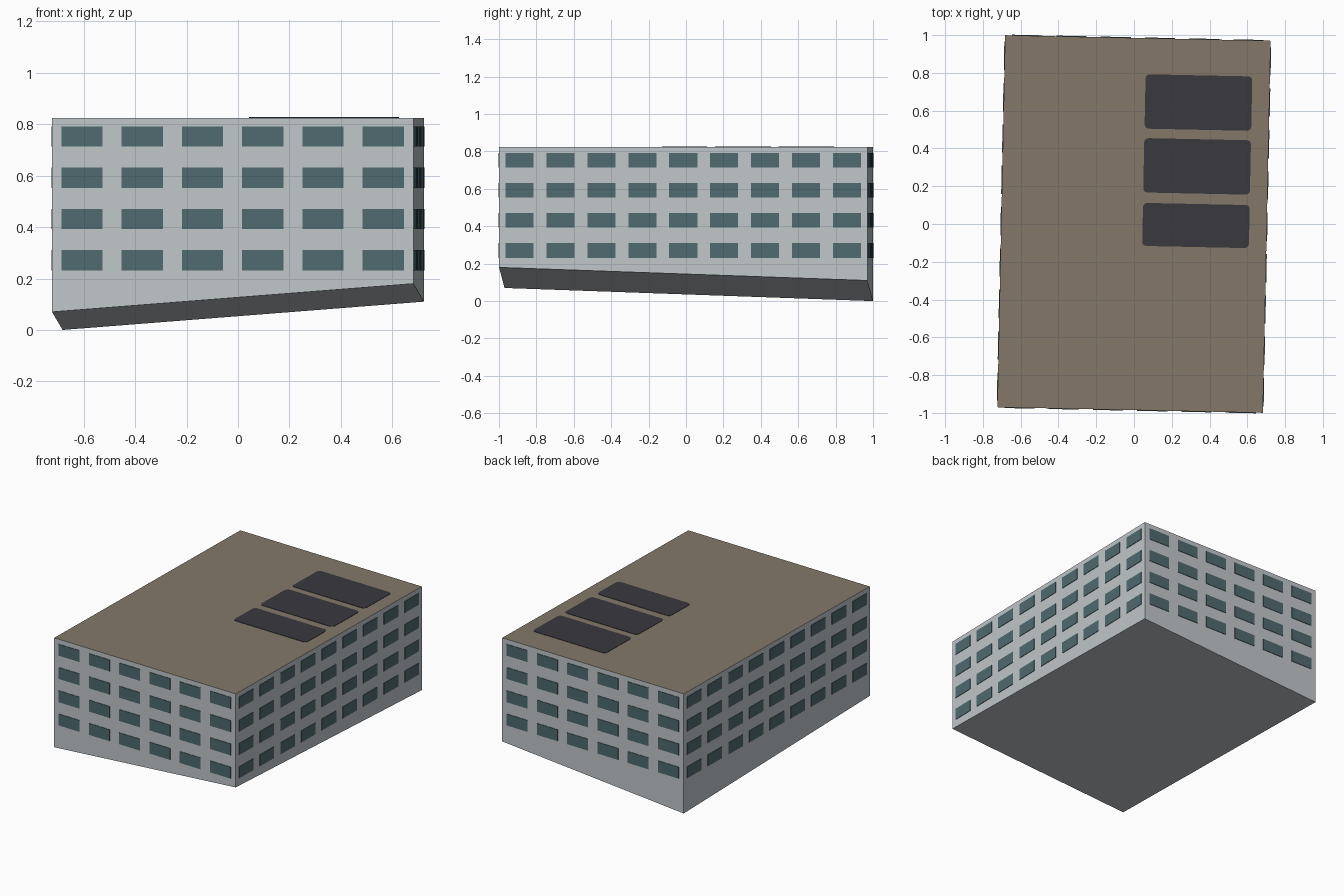
import bpy, bmesh, math
from mathutils import Matrix, Vector

if "Cube" in bpy.data.objects:
    bpy.data.objects.remove(bpy.data.objects["Cube"])

TURN = Matrix.Rotation(math.radians(-1.2), 4, 'Z')
HX, HY, TOP = 0.703, 0.985, 0.825


def material(name, rgb):
    m = bpy.data.materials.new(name)
    lin = [(c / 255 / 12.92) if c < 11 else ((c / 255 + 0.055) / 1.055) ** 2.4 for c in rgb]
    m.diffuse_color = (*lin, 1)
    m.use_nodes = True
    m.node_tree.nodes["Principled BSDF"].inputs["Base Color"].default_value = m.diffuse_color
    return m


WALL = material("pale_grey_wall", (193, 199, 203))
ROOF = material("brown_roof", (131, 121, 105))
GLASS = material("teal_glass", (79, 106, 112))
PATCH = material("dark_roof_panel", (58, 56, 63))


def make_object(name, bm, mats):
    bmesh.ops.recalc_face_normals(bm, faces=bm.faces)
    mesh = bpy.data.meshes.new(name)
    bm.to_mesh(mesh)
    bm.free()
    for m in mats:
        mesh.materials.append(m)
    obj = bpy.data.objects.new(name, mesh)
    bpy.context.collection.objects.link(obj)
    return obj


# Building block: flat roof, base cut along sloping ground
bm = bmesh.new()
bmesh.ops.create_cube(bm, size=2)
for v in bm.verts:
    x, y, z = v.co
    v.co = (x * HX, y * HY, TOP if z > 0 else 0.09 + 0.055 * x - 0.035 * y)
bm.normal_update()
for f in bm.faces:
    f.material_index = 1 if f.normal.z > 0.9 else 0
bm.transform(TURN)
make_object("building", bm, [WALL, ROOF])


# Window plates in an even grid on each wall
def windows(name, angle, width, distance, columns):
    bm = bmesh.new()
    pitch = 2 * width / columns
    place = TURN @ Matrix.Rotation(angle, 4, 'Z')
    for row in range(4):
        for col in range(columns):
            loc = Vector((-width + (col + 0.5) * pitch, -distance, 0.271 + 0.1605 * row))
            size = Matrix.Diagonal((pitch * 0.685, 0.007, 0.079, 1))
            bmesh.ops.create_cube(bm, size=1, matrix=place @ Matrix.Translation(loc) @ size)
    make_object(name, bm, [GLASS])


windows("front_windows", 0, HX, HY, 6)
windows("right_windows", math.pi / 2, HY, HX, 9)
windows("back_windows", math.pi, HX, HY, 6)
windows("left_windows", -math.pi / 2, HY, HX, 9)


# Roof panels with rounded corners
def roof_panel(name, x, y, w, d, r=0.022):
    bm = bmesh.new()
    pts = []
    for i, (sx, sy) in enumerate([(1, 1), (-1, 1), (-1, -1), (1, -1)]):
        for k in range(4):
            a = math.radians(90 * i + 30 * k)
            pts.append((sx * (w / 2 - r) + r * math.cos(a), sy * (d / 2 - r) + r * math.sin(a), 0))
    face = bm.faces.new([bm.verts.new(p) for p in pts])
    ext = bmesh.ops.extrude_face_region(bm, geom=[face], use_keep_orig=True)
    for g in ext["geom"]:
        if isinstance(g, bmesh.types.BMVert):
            g.co.z += 0.003
    bm.transform(Matrix.Translation((x, y, TOP - 0.0005)) @ TURN)
    make_object(name, bm, [PATCH])


roof_panel("roof_panel_back", 0.341, 0.643, 0.565, 0.288)
roof_panel("roof_panel_middle", 0.334, 0.305, 0.565, 0.288)
roof_panel("roof_panel_front", 0.328, -0.008, 0.565, 0.228)
